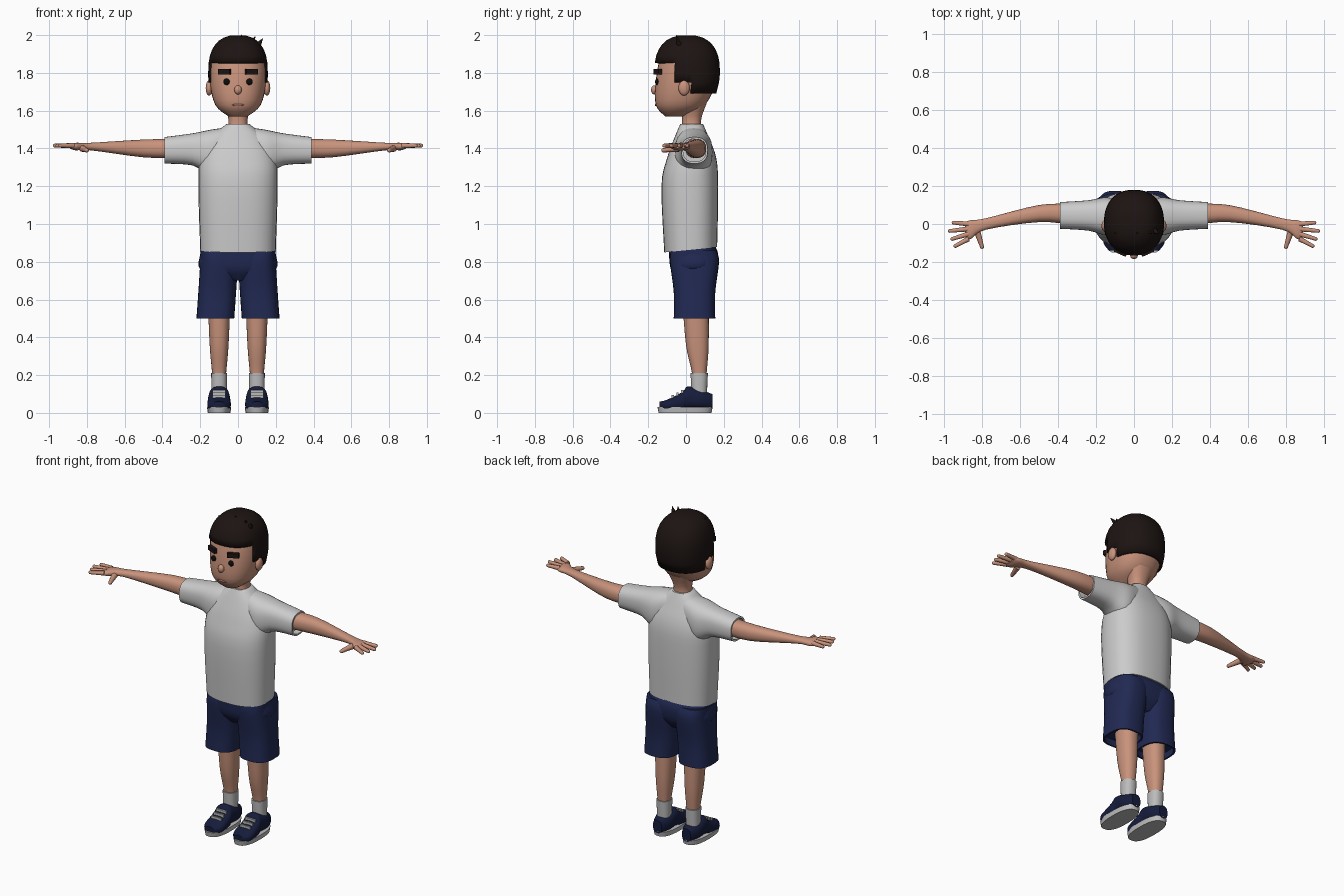
import bpy, bmesh
from math import cos, sin, pi, radians, copysign
from mathutils import Vector, Matrix

if "Cube" in bpy.data.objects:
    bpy.data.objects.remove(bpy.data.objects["Cube"], do_unlink=True)


def material(name, red, green, blue):
    mat = bpy.data.materials.new(name)
    mat.use_nodes = True
    mat.diffuse_color = (red, green, blue, 1)
    shader = next(node for node in mat.node_tree.nodes if node.type == "BSDF_PRINCIPLED")
    shader.inputs["Base Color"].default_value = (red, green, blue, 1)
    shader.inputs["Roughness"].default_value = 0.8
    return mat


SKIN = material("skin", .58, .29, .2)
LIP = material("lip", .42, .18, .13)
HAIR = material("dark brown hair", .012, .007, .006)
EYE = material("eye black", .004, .004, .004)
SHIRT = material("shirt light grey", .6, .6, .6)
SHORTS = material("shorts navy", .015, .022, .085)
SHOE = material("shoe dark navy", .008, .012, .045)
SOLE = material("sole and sock grey", .5, .5, .5)


def finish(name, bm, mat, mirror=False):
    """Turn a bmesh into a smooth shaded object, optionally mirrored across x."""
    bmesh.ops.recalc_face_normals(bm, faces=bm.faces[:])
    mesh = bpy.data.meshes.new(name)
    bm.to_mesh(mesh)
    bm.free()
    mesh.materials.append(mat)
    mesh.shade_smooth()
    mesh.set_sharp_from_angle(angle=radians(50))
    obj = bpy.data.objects.new(name, mesh)
    bpy.context.collection.objects.link(obj)
    if mirror:
        modifier = obj.modifiers.new("mirror", "MIRROR")
        modifier.use_mirror_merge = False
    return obj


def spline(rings, steps):
    """Resample rings along a smooth curve that passes through each of them."""
    padded = [rings[0], *rings, rings[-1]]
    for group in zip(padded, padded[1:], padded[2:], padded[3:]):
        for step in range(steps):
            t = step / steps
            yield [b + t / 2 * (c - a + t * (2 * a - 5 * b + 4 * c - d + t * (3 * (b - c) + d - a)))
                   for a, b, c, d in zip(*group)]
    yield rings[-1]


def rounded(value, power):
    return copysign(abs(value) ** (2 / power), value)


def loft(rings, axis="z", power=2.3, segments=32, steps=4, hollow=False):
    """Skin rings given as (position, centre a, centre b, radius a, radius b)."""
    path = list(spline(rings, steps))
    if hollow:
        at, a, b, ra, rb = rings[0]
        depth = copysign(.04, rings[1][0] - at)
        path[:0] = [(at + depth, a, b, ra - .01, rb - .01), (at, a, b, ra - .01, rb - .01)]
    bm = bmesh.new()
    loops = []
    for at, a, b, ra, rb in path:
        loop = []
        for index in range(segments):
            angle = 2 * pi * index / segments
            u = a + ra * rounded(cos(angle), power)
            v = b + rb * rounded(sin(angle), power)
            loop.append(bm.verts.new({"x": (at, u, v), "y": (u, at, v), "z": (u, v, at)}[axis]))
        loops.append(loop)
    for low, high in zip(loops, loops[1:]):
        for index in range(segments):
            before = index - 1
            bm.faces.new((low[before], low[index], high[index], high[before]))
    bm.faces.new(loops[0])
    bm.faces.new(loops[-1])
    return bm


def add_ball(bm, centre, radii):
    place = Matrix.Translation(centre) @ Matrix.Diagonal((*radii, 1))
    bmesh.ops.create_uvsphere(bm, u_segments=16, v_segments=10, radius=1, matrix=place)


def ball(name, mat, centre, radii, mirror=False):
    bm = bmesh.new()
    add_ball(bm, centre, radii)
    finish(name, bm, mat, mirror)


def add_rod(bm, start, end, thick, thin):
    """Tapered rod between two points with a rounded tip."""
    way = end - start
    turn = way.to_track_quat("Z", "Y").to_matrix().to_4x4()
    place = Matrix.Translation((start + end) / 2) @ turn
    bmesh.ops.create_cone(bm, cap_ends=True, segments=10, radius1=thick, radius2=thin,
                          depth=way.length, matrix=place)
    add_ball(bm, end, (thin, thin, thin))


def add_box(bm, centre, size, turn=0):
    place = Matrix.Translation(centre) @ Matrix.Rotation(radians(turn), 4, "Z")
    bmesh.ops.create_cube(bm, size=1, matrix=place @ Matrix.Diagonal((*size, 1)))


# Head and neck
finish("head", loft([(1.57, 0, -.06, .05, .05), (1.63, 0, -.03, .12, .13), (1.76, 0, 0, .15, .16),
                     (1.9, 0, .01, .14, .14), (1.96, 0, .01, .08, .08)]), SKIN)
finish("neck", loft([(1.46, 0, .03, .07, .06), (1.55, 0, .03, .05, .05),
                     (1.64, 0, .04, .08, .07)]), SKIN)

# Hair: a straight band below a rounded dome
band = [(1.69, 0, 0, .15, .16), (1.75, 0, .005, .157, .17)]
dome = []
for level in range(8):
    rise = rounded(sin(level * pi / 16), 2.5)
    spread = rounded(cos(level * pi / 16), 2.5)
    dome.append((1.8 + .2 * rise, 0, .006, .158 * spread, .174 * spread))
bm = loft(band + dome, segments=56, steps=1)


def below_hairline(face):
    """The hairline steps down from forehead to ear to nape."""
    centre = face.calc_center_median()
    if centre.y < -.06:
        return centre.z < 1.85
    return centre.y < .03 and centre.z < 1.75


bmesh.ops.delete(bm, geom=[face for face in bm.faces if below_hairline(face)], context="FACES")
hair = finish("hair", bm, HAIR)
thickness = hair.modifiers.new("thickness", "SOLIDIFY")
thickness.thickness = .018
thickness.offset = -1

# Loose tufts on the crown
bm = bmesh.new()
for x, lean, top in ((.07, .02, 1.99), (.1, .03, 1.98), (0, .02, 2), (-.08, -.02, 1.97)):
    add_rod(bm, Vector((x, -.03, top - .04)), Vector((x + lean, -.05, top)), .02, .002)
finish("hair_tufts", bm, HAIR)

# Face details
ball("ears", SKIN, (.153, -.01, 1.72), (.018, .03, .04), mirror=True)
ball("nose", SKIN, (0, -.167, 1.71), (.02, .018, .024))
ball("mouth", LIP, (0, -.16, 1.63), (.034, .005, .006))
ball("eyes", EYE, (.06, -.154, 1.753), (.017, .01, .017), mirror=True)
bm = bmesh.new()
add_box(bm, (.071, -.15, 1.806), (.068, .02, .028), turn=24)
finish("eyebrows", bm, HAIR, mirror=True)

# Shirt body, with the hem rising towards the back
bm = loft([(.85, 0, .025, .2, .14), (1.2, 0, .02, .21, .15), (1.35, 0, .03, .2, .13),
           (1.46, 0, .03, .14, .09), (1.53, 0, .03, .06, .06)], power=2.5, hollow=True)
for vert in bm.verts:
    if vert.co.z < .95:
        vert.co.z += .1 * (vert.co.y + .11)
finish("shirt_body", bm, SHIRT)

# Sleeves from the open cuff to the chest
finish("sleeves", loft([(.39, .045, 1.39, .07, .07), (.24, .045, 1.395, .08, .085),
                        (.14, .04, 1.38, .1, .12), (.03, .04, 1.43, .07, .085)],
                       axis="x", power=2.5, hollow=True), SHIRT, mirror=True)

# Arms down to the palm
finish("arms", loft([(.33, .05, 1.4, .055, .05), (.5, .055, 1.4, .045, .047), (.78, 0, 1.41, .03, .02),
                     (.86, -.03, 1.41, .05, .02), (.89, -.03, 1.41, .04, .01)],
                    axis="x"), SKIN, mirror=True)

# Fingers fan out from the knuckles, thumb points forwards
bm = bmesh.new()
for finger, length in enumerate((.08, .1, .09, .08)):
    fan = radians(5 - 11 * finger)
    knuckle = Vector((.87, -.026 * finger, 1.415))
    add_rod(bm, knuckle, knuckle + length * Vector((cos(fan), sin(fan), 0)), .014, .01)
add_rod(bm, Vector((.825, -.04, 1.4)), Vector((.8, -.12, 1.39)), .018, .011)
finish("fingers", bm, SKIN, mirror=True)

# Shorts: a hip section and two open legs
finish("shorts_hips", loft([(.7, 0, .04, .07, .08), (.76, 0, .04, .2, .12), (.84, 0, .04, .2, .13),
                            (.89, 0, .03, .19, .12)], power=2.6), SHORTS)
finish("shorts_legs", loft([(.5, .12, .045, .1, .11), (.64, .11, .045, .1, .11), (.8, .1, .045, .1, .13),
                            (.86, .1, .04, .1, .12)], power=2.7, hollow=True), SHORTS, mirror=True)

# Legs and socks
finish("legs", loft([(.12, .1, .07, .03, .03), (.22, .1, .07, .038, .04), (.36, .1, .06, .05, .06),
                     (.6, .1, .05, .06, .07)]), SKIN, mirror=True)
finish("socks", loft([(.08, .1, .07, .04, .04), (.21, .1, .07, .042, .046)]), SOLE, mirror=True)

# Shoes: flat sole, rounded upper, instep straps
finish("shoe_soles", loft([(0, .1, -.005, .06, .14), (.03, .1, -.005, .064, .146)],
                          power=2.5), SOLE, mirror=True)
finish("shoe_uppers", loft([(-.14, .1, .04, .03, .02), (-.1, .1, .04, .06, .03), (-.02, .1, .06, .06, .05),
                            (.01, .1, .08, .055, .06), (.08, .1, .07, .055, .05),
                            (.14, .1, .06, .03, .04)], axis="y", power=2.5), SHOE, mirror=True)
bm = bmesh.new()
for strap in range(3):
    y = -.07 + .025 * strap
    add_box(bm, (.1, y, .12 + y / 2), (.07, .011, .02))
finish("shoe_straps", bm, SOLE, mirror=True)
